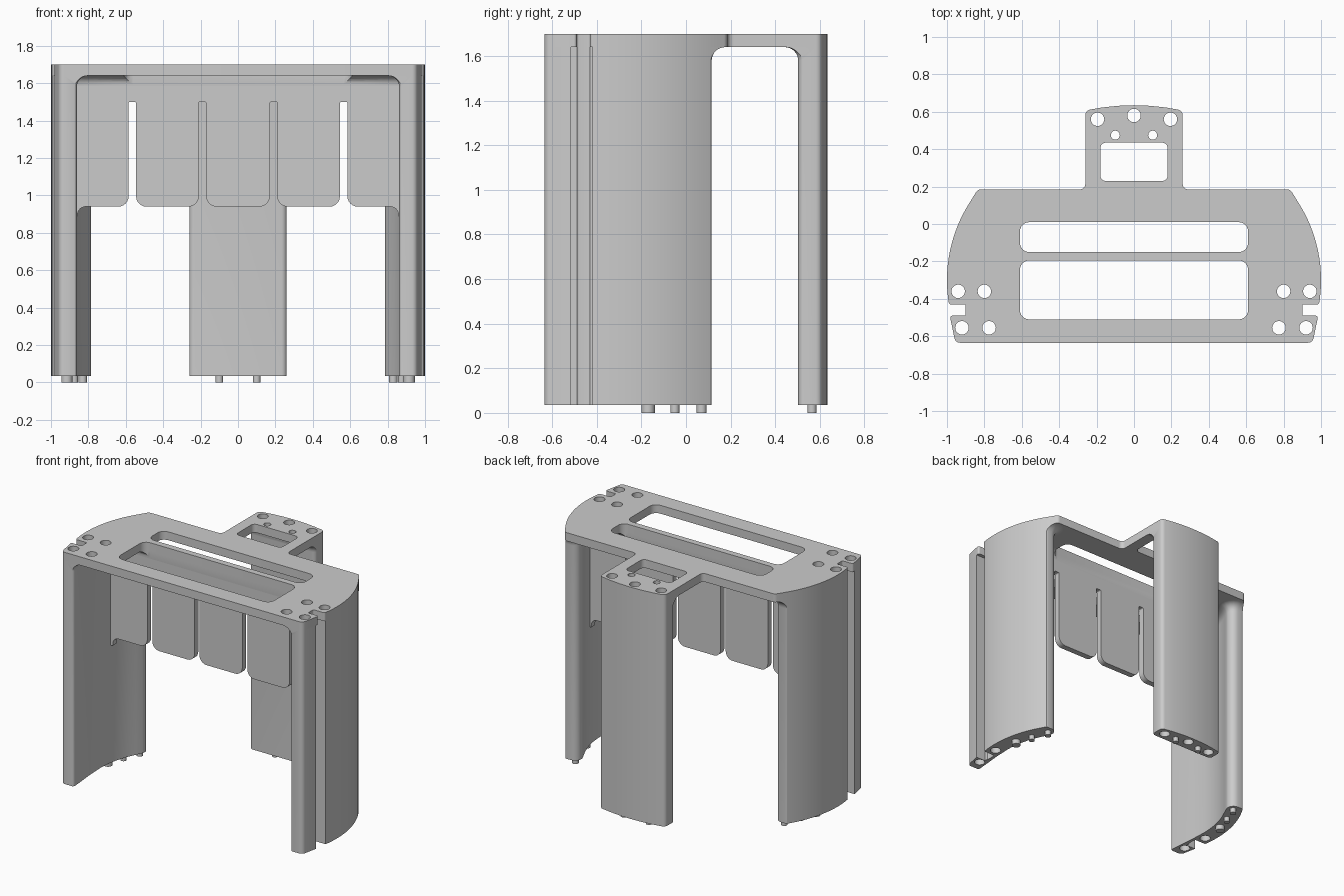
import bpy, bmesh, math
from mathutils import Vector

if "Cube" in bpy.data.objects:
    bpy.data.objects.remove(bpy.data.objects["Cube"], do_unlink=True)

GREY = (0.6, 0.6, 0.6, 1)
grey = bpy.data.materials.new("plain_grey")
grey.use_nodes = True
grey.diffuse_color = GREY
grey.node_tree.nodes["Principled BSDF"].inputs["Base Color"].default_value = GREY

TOP, UNDER, FOOT = 1.70, 1.64, 0.035
FILLET = 0.06


def rounded(corners, steps=6):
    """Polygon from (x, y, optional radius) corners."""
    out, n = [], len(corners)
    for i, c in enumerate(corners):
        p = Vector(c[:2])
        r = c[2] if len(c) > 2 else 0
        if not r:
            out.append(p)
            continue
        a = (Vector(corners[i - 1][:2]) - p).normalized()
        b = (Vector(corners[(i + 1) % n][:2]) - p).normalized()
        half = a.angle(b) / 2
        centre = p + (a + b).normalized() * r / math.sin(half)
        start = p + a * r / math.tan(half) - centre
        end = p + b * r / math.tan(half) - centre
        a0 = math.atan2(start.y, start.x)
        turn = math.atan2(end.y, end.x) - a0
        turn = (turn + math.pi) % (2 * math.pi) - math.pi
        for k in range(steps + 1):
            t = a0 + turn * k / steps
            out.append(centre + r * Vector((math.cos(t), math.sin(t))))
    return out


def mirrored(corners):
    return [(-c[0], *c[1:]) for c in reversed(corners)]


def rect(x0, x1, y0, y1, r=0):
    return rounded([(x0, y0, r), (x1, y0, r), (x1, y1, r), (x0, y1, r)])


def circle(x, y, r, n=24):
    return [Vector((x + r * math.cos(2 * math.pi * k / n),
                    y + r * math.sin(2 * math.pi * k / n))) for k in range(n)]


def grow(pts, d):
    """Push a counter-clockwise polygon outward by d."""
    out, n = [], len(pts)
    for i, p in enumerate(pts):
        e1 = (p - pts[i - 1]).normalized()
        e2 = (pts[(i + 1) % n] - p).normalized()
        n1, n2 = Vector((e1.y, -e1.x)), Vector((e2.y, -e2.x))
        out.append(p + (n1 + n2) * d / (1 + n1.dot(n2)))
    return out


def loft(bm, rings):
    """Closed skin through rings of 3D points."""
    rows = [[bm.verts.new(v) for v in ring] for ring in rings]
    n = len(rows[0])
    for lo, hi in zip(rows, rows[1:]):
        for i in range(n):
            j = (i + 1) % n
            bm.faces.new((lo[i], lo[j], hi[j], hi[i]))
    bm.faces.new(rows[0][::-1])
    bm.faces.new(rows[-1])


def finish(name, bm):
    bmesh.ops.recalc_face_normals(bm, faces=bm.faces)
    mesh = bpy.data.meshes.new(name)
    bm.to_mesh(mesh)
    bm.free()
    mesh.materials.append(grey)
    ob = bpy.data.objects.new(name, mesh)
    bpy.context.collection.objects.link(ob)
    return ob


def prism(name, outlines, lo, hi, axis="z"):
    place = {"z": lambda p, h: (p.x, p.y, h),
             "y": lambda p, h: (p.x, h, p.y),
             "x": lambda p, h: (h, p.x, p.y)}[axis]
    bm = bmesh.new()
    for pts in outlines:
        loft(bm, [[place(p, h) for p in pts] for h in (lo, hi)])
    return finish(name, bm)


def activate(ob):
    bpy.ops.object.select_all(action="DESELECT")
    ob.select_set(True)
    bpy.context.view_layer.objects.active = ob


def boolean(ob, cutter, operation="DIFFERENCE"):
    activate(ob)
    mod = ob.modifiers.new("cut", "BOOLEAN")
    mod.operation, mod.object, mod.solver = operation, cutter, "EXACT"
    bpy.ops.object.modifier_apply(modifier=mod.name)


# Plate outline: notched sides, curved flanks and a rear tab
def flank(y, r=0.77):
    return 0.23 + math.sqrt(r * r - (y + 0.3) ** 2)


half = [(0.955, -0.635, 0.03), (0.985, -0.49, 0.012), (0.90, -0.49, 0.01),
        (0.90, -0.43, 0.01), (flank(-0.43), -0.43, 0.012)]
half += [(flank(y), y) for y in [-0.38 + 0.04 * k for k in range(13)]]
half += [(0.835, 0.185, 0.03), (0.26, 0.185, 0.03), (0.26, 0.607, 0.03),
         (0.17, 0.623), (0.085, 0.632)]
outline = rounded(half + [(0, 0.635)] + mirrored(half))

# Cutters
spots = [(0, 0.58, 0.036)]
for s in (1, -1):
    spots += [(s * 0.94, -0.36, 0.036), (s * 0.80, -0.36, 0.036),
              (s * 0.92, -0.555, 0.036), (s * 0.775, -0.555, 0.036),
              (s * 0.195, 0.56, 0.036), (s * 0.10, 0.475, 0.024)]
holes = prism("hole_cutter", [circle(*s) for s in spots], -1, 3)
windows = prism("window_cutter", [rect(-0.61, 0.61, -0.15, 0.01, 0.05),
                                  rect(-0.61, 0.61, -0.51, -0.195, 0.05),
                                  rect(-0.18, 0.18, 0.23, 0.435, 0.03)], -1, 3)
grooves = prism("groove_cutter", [rect(0.905, 1.2, -0.515, -0.42),
                                  rect(-1.2, -0.905, -0.515, -0.42)], -1, 3)
envelope = prism("outline_cutter", [outline], -1, 3)

# Top plate
plate = prism("top_plate", [outline], UNDER, TOP)
boolean(plate, holes)
boolean(plate, windows)
parts = [plate]


# Legs flare into the plate and are trimmed to its outline
def leg(name, corners, grooved):
    pts = rounded(corners)
    bm = bmesh.new()
    rings = [[(p.x, p.y, FOOT) for p in pts]]
    for k in range(9):
        a = math.pi / 2 * k / 8
        rings.append([(p.x, p.y, UNDER - FILLET * (1 - math.sin(a)))
                      for p in grow(pts, FILLET * (1 - math.cos(a)))])
    loft(bm, rings)
    ob = finish(name, bm)
    boolean(ob, envelope, "INTERSECT")
    boolean(ob, holes)
    if grooved:
        boolean(ob, grooves)
    parts.append(ob)


side = [(0.86, -0.637, 0.02), (1.06, -0.637), (1.05, -0.2), (0.885, 0.115, 0.03),
        (0.757, 0.115, 0.05)]
side += [(flank(-0.05 * k, 0.655), -0.05 * k) for k in range(7)]
side += [(0.88, -0.42)]
leg("left_leg", side, True)
leg("right_leg", mirrored(side), True)
leg("rear_leg", [(0.262, 0.503, 0.03), (0.262, 0.7),
                 (-0.262, 0.7), (-0.262, 0.503, 0.03)], False)

# Hanging panel with four tabs
edge = [(-0.88, UNDER), (-0.88, 0.88), (-0.86, 0.88), (-0.855, 0.94, 0.045)]
for x in (-0.565, -0.19, 0.19, 0.565):
    edge += [(x - 0.02, 0.94, 0.055), (x - 0.02, 1.5, 0.008),
             (x + 0.02, 1.5, 0.008), (x + 0.02, 0.94, 0.055)]
edge += [(0.855, 0.94, 0.045), (0.86, 0.88), (0.88, 0.88), (0.88, UNDER)]
BACK, FRONT = -0.151, -0.194
parts.append(prism("hanging_panel", [rounded(edge)], FRONT, BACK, "y"))

# Fillet between panel and plate
low = UNDER - FILLET
cove = rounded([(FRONT - FILLET, UNDER), (FRONT, UNDER - 0.002, 0.055), (FRONT, low),
                (BACK, low), (BACK, UNDER - 0.002, 0.055), (BACK + FILLET, UNDER)])
fillet = prism("panel_fillet", [cove], -0.88, 0.88, "x")
boolean(fillet, windows)
parts.append(fillet)

# Locating pegs under the feet
pegs = []
for s in (1, -1):
    pegs += [(s * 0.915, -0.17, 0.03), (s * 0.875, -0.05, 0.02),
             (s * 0.83, 0.07, 0.022), (s * 0.10, 0.565, 0.02)]
parts.append(prism("foot_pegs", [circle(*p) for p in pegs], 0, FOOT + 0.01))

for cutter in (holes, windows, grooves, envelope):
    bpy.data.objects.remove(cutter, do_unlink=True)
for ob in parts:
    activate(ob)
    bpy.ops.object.shade_smooth_by_angle(angle=math.radians(30))
